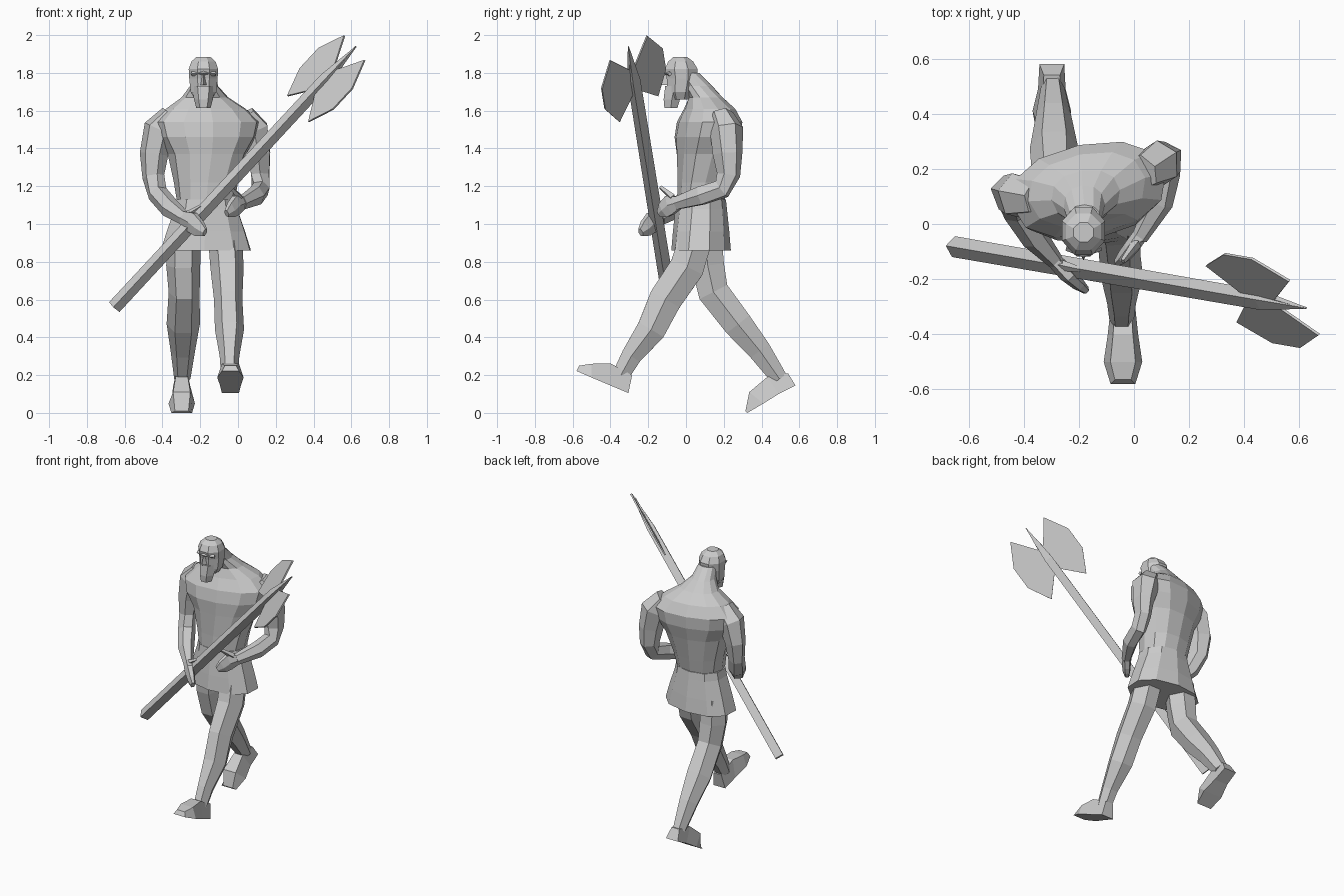
import bpy, bmesh
from math import cos, sin, pi, copysign
from mathutils import Vector as V


def skin(name, rings):
    """Join equal-sized point rings into a closed flat-shaded mesh."""
    bm = bmesh.new()
    vs = [[bm.verts.new(p) for p in r] for r in rings]
    n = len(vs[0])
    for a, b in zip(vs, vs[1:]):
        for k in range(n):
            bm.faces.new((a[k], a[(k + 1) % n], b[(k + 1) % n], b[k]))
    bm.faces.new(vs[0][::-1])
    bm.faces.new(vs[-1])
    bmesh.ops.recalc_face_normals(bm, faces=bm.faces)
    me = bpy.data.meshes.new(name)
    bm.to_mesh(me)
    bm.free()
    ob = bpy.data.objects.new(name, me)
    bpy.context.collection.objects.link(ob)
    return ob


def oval(n, rx, ry, half=False, power=1.0):
    pts = []
    for k in range(n):
        a = 2 * pi * (k + (0.5 if half else 0)) / n
        c, s = cos(a), sin(a)
        f = 1 / cos(pi / n) if half else 1
        pts.append((copysign(abs(c) ** power, c) * rx * f,
                    copysign(abs(s) ** power, s) * ry * f))
    return pts


def stack(name, levels, n, half=False, power=1.0):
    """Level rings: z, cx, cy, rx, ry, yaw."""
    rings = []
    for z, cx, cy, rx, ry, yaw in levels:
        c, s = cos(yaw), sin(yaw)
        rings.append([(cx + c * x - s * y, cy + s * x + c * y, z)
                      for x, y in oval(n, rx, ry, half, power)])
    return skin(name, rings)


def limb(name, path, ref, n=6, half=False):
    """Rings across a path: x, y, z, half width along ref, other half width."""
    pts = [V(p[:3]) for p in path]
    rings = []
    for i, p in enumerate(path):
        t = (pts[min(i + 1, len(pts) - 1)] - pts[max(i - 1, 0)]).normalized()
        u = V(ref) - V(ref).dot(t) * t
        u.normalize()
        v = t.cross(u)
        rings.append([pts[i] + u * a + v * b for a, b in oval(n, p[3], p[4], half)])
    return skin(name, rings)


def foot(name, cx, stations):
    """Stations from heel to toe: top y, z, sole y, z, half width."""
    skin(name, [[(cx - .65 * w, ty, tz), (cx + .65 * w, ty, tz),
                 (cx + w, by, bz), (cx - w, by, bz)]
                for ty, tz, by, bz, w in stations])


# torso, turned towards the right shoulder
stack("torso", [
    (1.02, -.17, .08, .16, .12, 0), (1.13, -.17, .08, .155, .125, .03),
    (1.22, -.17, .09, .17, .135, .08), (1.37, -.165, .105, .21, .155, .17),
    (1.46, -.165, .115, .265, .17, .2), (1.54, -.165, .125, .285, .165, .2),
    (1.61, -.17, .125, .215, .13, .2), (1.67, -.175, .105, .125, .09, .15),
    (1.73, -.18, .065, .075, .075, .1), (1.80, -.18, .015, .06, .055, 0)],
    12, power=.88)

# flared tunic skirt
stack("tunic_skirt", [
    (.86, -.17, .08, .235, .15, -.05), (.96, -.17, .08, .205, .142, -.03),
    (1.08, -.17, .08, .165, .13, 0), (1.13, -.17, .08, .155, .125, 0)],
    10, half=True, power=.9)

# head with long beard
stack("head", [
    (1.66, -.183, -.03, .045, .05, 0), (1.70, -.183, -.03, .068, .07, 0),
    (1.77, -.183, -.022, .075, .08, 0), (1.82, -.183, -.025, .078, .087, 0),
    (1.86, -.183, -.028, .064, .066, 0), (1.885, -.183, -.03, .036, .035, 0)],
    8, half=True)
stack("beard", [
    (1.615, -.183, -.08, .038, .04, 0), (1.66, -.183, -.075, .05, .05, 0),
    (1.73, -.183, -.06, .062, .058, 0)], 6)
skin("nose", [[(-.183 - w, y, z), (-.183 + w, y, z), (-.183, y - d, z)]
              for z, y, w, d in [(1.735, -.09, .022, .042),
                                 (1.755, -.09, .016, .04), (1.81, -.09, .01, .02)]])
limb("brow", [(-.245, -.085, 1.795, .012, .012), (-.183, -.105, 1.80, .014, .016),
              (-.12, -.085, 1.795, .012, .012)], (0, 0, 1), 4)

# arms and hands
limb("right_arm", [
    (-.35, .10, 1.575, .07, .06), (-.415, .10, 1.50, .085, .09),
    (-.445, .10, 1.37, .066, .085), (-.448, .09, 1.25, .052, .065),
    (-.425, .05, 1.16, .055, .055), (-.36, -.05, 1.085, .05, .055),
    (-.285, -.135, 1.03, .03, .04)], (1, 1, 0))
limb("right_hand", [
    (-.30, -.12, 1.04, .028, .035), (-.245, -.18, 1.01, .03, .062),
    (-.205, -.215, .975, .025, .05), (-.175, -.24, .955, .015, .025)], (1, 1, 0))
limb("left_arm", [
    (.03, .19, 1.575, .07, .06), (.085, .215, 1.50, .085, .09),
    (.11, .22, 1.37, .066, .082), (.118, .225, 1.26, .052, .065),
    (.12, .19, 1.185, .05, .055), (.095, .08, 1.15, .048, .055),
    (.02, -.05, 1.11, .03, .038)], (1, -.5, 0))
limb("left_hand", [
    (.03, -.03, 1.115, .028, .035), (-.01, -.085, 1.10, .028, .06),
    (-.035, -.115, 1.075, .025, .05), (-.06, -.14, 1.055, .015, .022)], (1, -.5, 0))
for side, a, b in [("right", (-.265, -.15, 1.05), (-.195, -.165, 1.095)),
                   ("left", (.01, -.07, 1.14), (-.04, -.135, 1.195))]:
    limb(side + "_thumb", [(*a, .02, .02), (*b, .01, .01)], (0, 0, 1), 4)

# striding legs
limb("left_leg", [
    (-.07, .06, .95, .09, .10), (-.058, .005, .77, .088, .105),
    (-.052, -.11, .60, .075, .10), (-.045, -.185, .44, .077, .088),
    (-.045, -.29, .30, .052, .062), (-.045, -.345, .20, .045, .052)], (1, 0, 0), 6)
limb("right_leg", [
    (-.285, .10, .95, .09, .10), (-.29, .115, .78, .09, .10),
    (-.285, .145, .64, .082, .095), (-.29, .275, .47, .088, .088),
    (-.292, .39, .33, .065, .07), (-.295, .495, .18, .043, .05)], (1, 0, 0), 6)
foot("left_foot", -.04, [
    (-.285, .20, -.305, .105, .045), (-.40, .262, -.40, .145, .055),
    (-.50, .26, -.50, .187, .07), (-.565, .25, -.58, .222, .045)])
foot("right_foot", -.298, [
    (.54, .21, .58, .145, .045), (.43, .19, .49, .10, .05),
    (.335, .11, .41, .05, .07), (.315, .01, .325, 0, .055)])

# long weapon: square shaft, flat double blade with spike
tip = V((.625, -.305, 1.94))
base = V((-.655, -.082, .56))
d = (tip - base).normalized()
s = V((-.43, .76, .49))
s = (s - s.dot(d) * d).normalized()
limb("axe_shaft", [(*base, .027, .027), (*(tip - d * .24), .025, .025),
                   (*tip, .002, .002)], s, 4, half=True)
half = [(-.454, .135), (-.309, .212), (-.159, .212), (-.011, .129), (-.155, .02)]
outline = [(-.33, .02)] + half + [(0, 0)] + \
          [(a, -b) for a, b in half[::-1]] + [(-.33, -.02)]
nrm = d.cross(s)
skin("axe_blades", [[tip + d * a + s * b + nrm * h for a, b in outline]
                    for h in (-.005, .005)])
